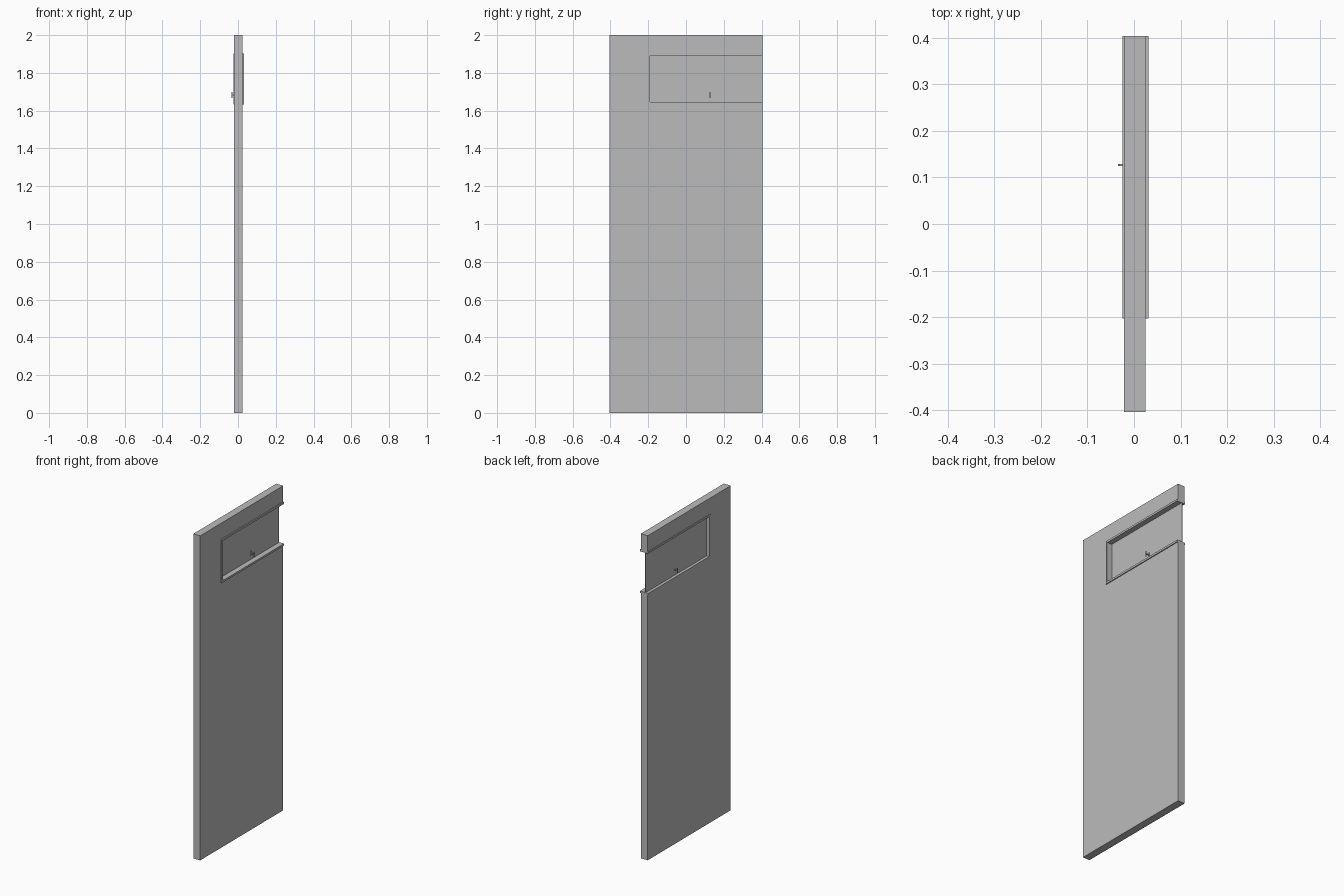
import bpy

# Remove the default cube
cube = bpy.data.objects.get("Cube")
if cube:
    bpy.data.objects.remove(cube, do_unlink=True)


def make_material(name, rgb):
    mat = bpy.data.materials.new(name)
    mat.use_nodes = True
    mat.diffuse_color = (*rgb, 1)
    node = next(n for n in mat.node_tree.nodes if n.type == 'BSDF_PRINCIPLED')
    node.inputs["Base Color"].default_value = (*rgb, 1)
    return mat


GREY = make_material("plain grey", (0.5, 0.5, 0.5))


def extrude_profile(name, profile, x0, x1):
    """Extrude a closed (y, z) outline from x0 to x1."""
    n = len(profile)
    verts = [(x, y, z) for x in (x0, x1) for y, z in profile]
    faces = [tuple(reversed(range(n))), tuple(range(n, n * 2))]
    faces += [(i, (i + 1) % n, (i + 1) % n + n, i + n) for i in range(n)]
    mesh = bpy.data.meshes.new(name)
    mesh.from_pydata(verts, [], faces)
    mesh.materials.append(GREY)
    obj = bpy.data.objects.new(name, mesh)
    bpy.context.collection.objects.link(obj)
    return obj


def block(name, x0, x1, y0, y1, z0, z1):
    return extrude_profile(name, [(y0, z0), (y1, z0), (y1, z1), (y0, z1)], x0, x1)


LEFT, RIGHT = 0.025, -0.022      # wall faces
FRONT, BACK = -0.404, 0.404      # wall ends
EDGE, SILL, HEAD = -0.203, 1.633, 1.902   # window opening
TRIM = 0.012

# Wall with an opening that runs out through its back end
extrude_profile("wall", [
    (FRONT, 0), (BACK, 0), (BACK, SILL), (EDGE, SILL),
    (EDGE, HEAD), (BACK, HEAD), (BACK, 2), (FRONT, 2)], RIGHT, LEFT)

# Three-sided frame lining the opening and standing proud of the wall
extrude_profile("window_frame", [
    (EDGE, SILL), (BACK, SILL), (BACK, SILL + TRIM), (EDGE + TRIM, SILL + TRIM),
    (EDGE + TRIM, HEAD - TRIM), (BACK, HEAD - TRIM), (BACK, HEAD), (EDGE, HEAD)],
    RIGHT - 0.003, LEFT + 0.006)

# Recessed pane
PANE_R, PANE_L = -0.007, -0.002
block("window_pane", PANE_R, PANE_L, EDGE + TRIM, BACK, SILL + TRIM, HEAD - TRIM)

# Slim handle on each side of the pane: mount, stem and upright grip
HY = 0.127
for side, face, tip in (("right", PANE_R, -0.034), ("left", PANE_L, 0.022)):
    out = 1 if tip > face else -1
    for part, a, b, z0, z1 in (
            ("mount", face, face + out * 0.003, 1.667, 1.698),
            ("stem", face, tip, 1.680, 1.685),
            ("grip", tip - out * 0.004, tip, 1.667, 1.698)):
        block(f"{side}_handle_{part}", min(a, b), max(a, b),
              HY - 0.002, HY + 0.002, z0, z1)
